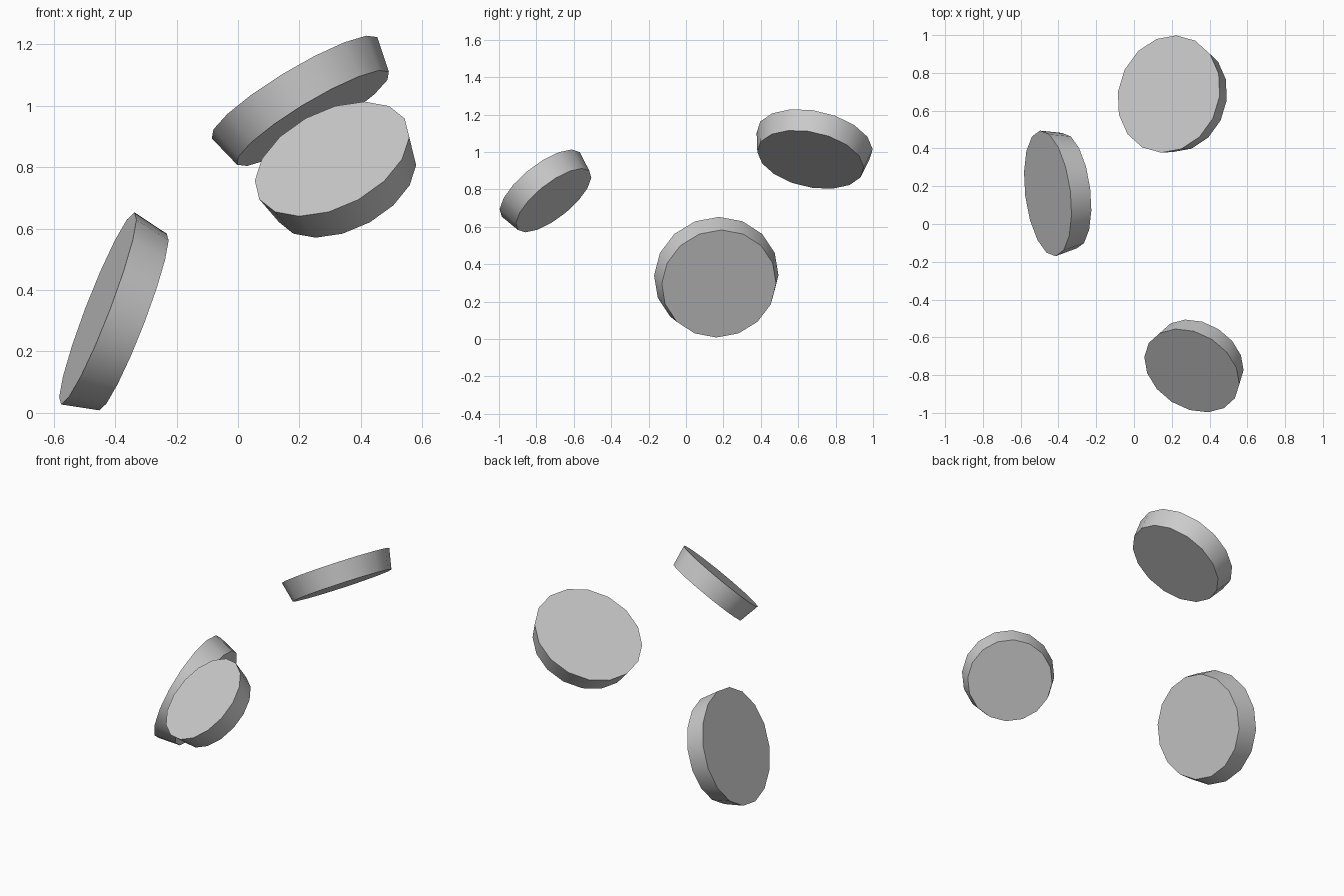
import bpy, bmesh, math
from mathutils import Vector, Matrix

if "Cube" in bpy.data.objects:
    bpy.data.objects.remove(bpy.data.objects["Cube"])

SIDES = 16


def tapered_disc(name, mid, axis, ref, r_big, r_small, thick):
    """Disc whose wide face points along axis; ref aims one rim vertex."""
    n = Vector(axis).normalized()
    u = Vector(ref)
    u = (u - u.dot(n) * n).normalized()
    v = n.cross(u)
    rot = Matrix((u, v, n)).transposed().to_4x4()
    bm = bmesh.new()
    bmesh.ops.create_cone(bm, cap_ends=True, segments=SIDES,
                          radius1=r_small, radius2=r_big, depth=thick)
    # bring one rim vertex exactly onto the local x axis
    p = max((w.co for w in bm.verts), key=lambda c: c.x)
    turn = Matrix.Rotation(-math.atan2(p.y, p.x), 4, 'Z')
    bm.transform(Matrix.Translation(mid) @ rot @ turn)
    mesh = bpy.data.meshes.new(name)
    bm.to_mesh(mesh)
    bm.free()
    ob = bpy.data.objects.new(name, mesh)
    bpy.context.collection.objects.link(ob)
    bpy.ops.object.select_all(action='DESELECT')
    ob.select_set(True)
    bpy.context.view_layer.objects.active = ob
    bpy.ops.object.shade_smooth_by_angle(angle=math.radians(35))


# Low, nearly upright disc on the left
tapered_disc("left_disc", (-0.399, 0.169, 0.318), (-0.93, -0.115, 0.36),
             (0, 0, 1), 0.335, 0.308, 0.124)
# Highest disc at the back
tapered_disc("back_disc", (0.214, 0.677, 1.009), (-0.507, 0.185, 0.84),
             (0.04, 0.31, -0.044), 0.316, 0.290, 0.118)
# Small disc at the front
tapered_disc("front_disc", (0.328, -0.742, 0.784), (-0.37, -0.58, 0.725),
             (0.09, -0.23, -0.138), 0.271, 0.248, 0.118)
